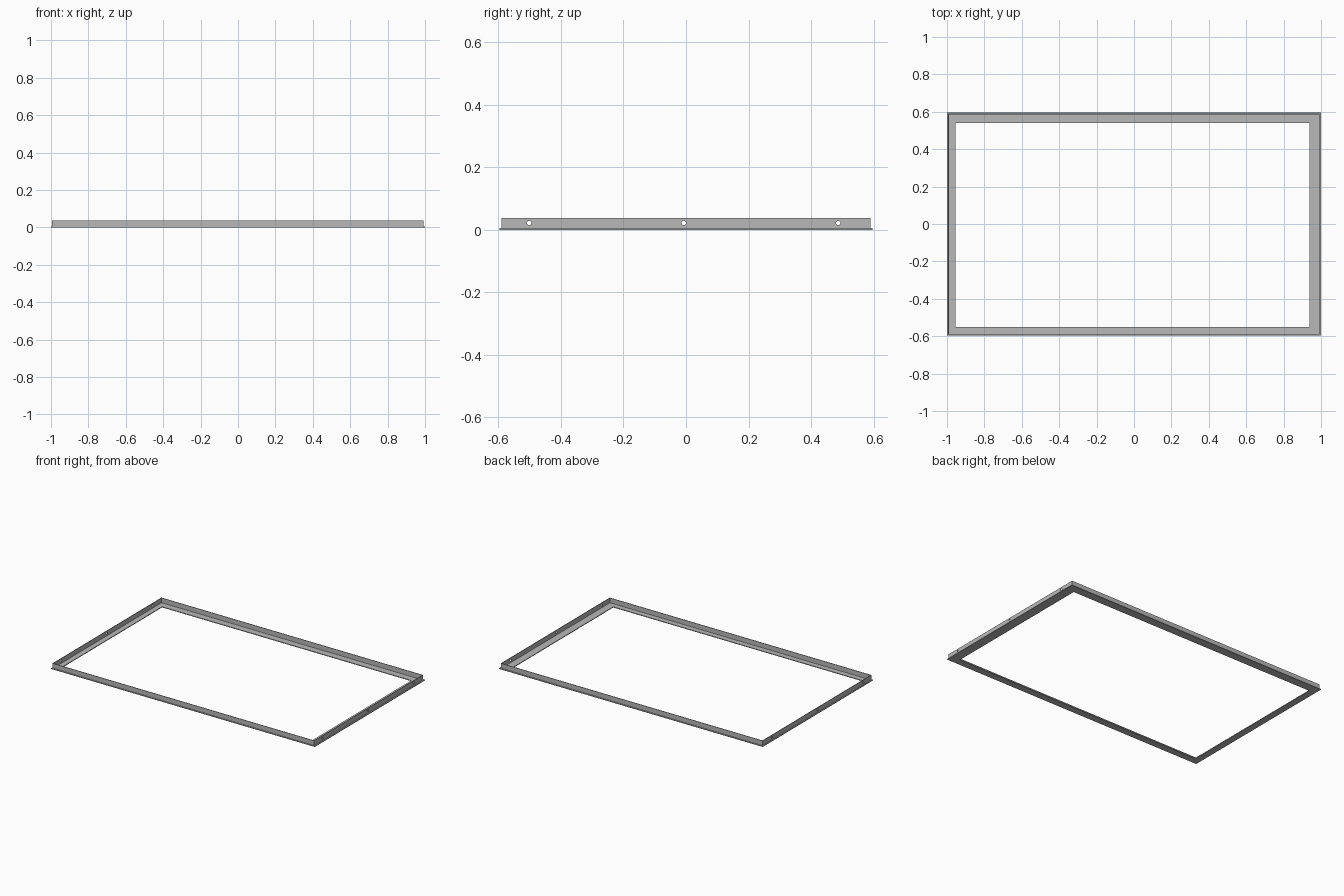
import bpy, bmesh, math

cube = bpy.data.objects.get("Cube")
if cube:
    bpy.data.objects.remove(cube, do_unlink=True)

# Single grey metal
metal = bpy.data.materials.new("grey_metal")
metal.use_nodes = True
GREY = (0.48, 0.48, 0.48, 1)
metal.diffuse_color = GREY
metal.node_tree.nodes["Principled BSDF"].inputs["Base Color"].default_value = GREY

FLANGE_Z, TOP_Z, WALL = 0.005, 0.038, 0.004
outer = (-1.0, 1.0, -0.597, 0.597)
wall_out = (-0.994, 0.992, -0.591, 0.590)
wall_in = tuple(v + s * WALL for v, s in zip(wall_out, (1, -1, 1, -1)))
opening = (-0.954, 0.937, -0.550, 0.540)

# Angle-section frame: rectangular rings bridged around a closed L profile
section = [(outer, 0), (outer, FLANGE_Z), (wall_out, FLANGE_Z), (wall_out, TOP_Z),
           (wall_in, TOP_Z), (wall_in, FLANGE_Z), (opening, FLANGE_Z), (opening, 0)]
bm = bmesh.new()
rings = []
for (x0, x1, y0, y1), z in section:
    rings.append([bm.verts.new((x, y, z))
                  for x, y in ((x0, y0), (x1, y0), (x1, y1), (x0, y1))])
for i, ring in enumerate(rings):
    following = rings[(i + 1) % len(rings)]
    for j in range(4):
        k = (j + 1) % 4
        bm.faces.new((ring[j], ring[k], following[k], following[j]))
bmesh.ops.recalc_face_normals(bm, faces=bm.faces)
mesh = bpy.data.meshes.new("angle_frame")
bm.to_mesh(mesh)
bm.free()
mesh.materials.append(metal)
frame = bpy.data.objects.new("angle_frame", mesh)
bpy.context.collection.objects.link(frame)

# Screw holes through both end walls
cutters = []
for y in (-0.502, -0.007, 0.487):
    bpy.ops.mesh.primitive_cylinder_add(vertices=24, radius=0.007, depth=2.2,
                                        location=(0, y, 0.022),
                                        rotation=(0, math.pi / 2, 0))
    cutter = bpy.context.object
    cutter.name = "hole_cutter"
    cutter.hide_render = True
    cutter.data.materials.append(metal)
    cutters.append(cutter)
    cut = frame.modifiers.new("screw_hole", "BOOLEAN")
    cut.operation = "DIFFERENCE"
    cut.solver = "EXACT"
    cut.object = cutter

bpy.ops.object.select_all(action="DESELECT")
frame.select_set(True)
bpy.context.view_layer.objects.active = frame
for name in [m.name for m in frame.modifiers]:
    bpy.ops.object.modifier_apply(modifier=name)
for cutter in cutters:
    bpy.data.objects.remove(cutter, do_unlink=True)
